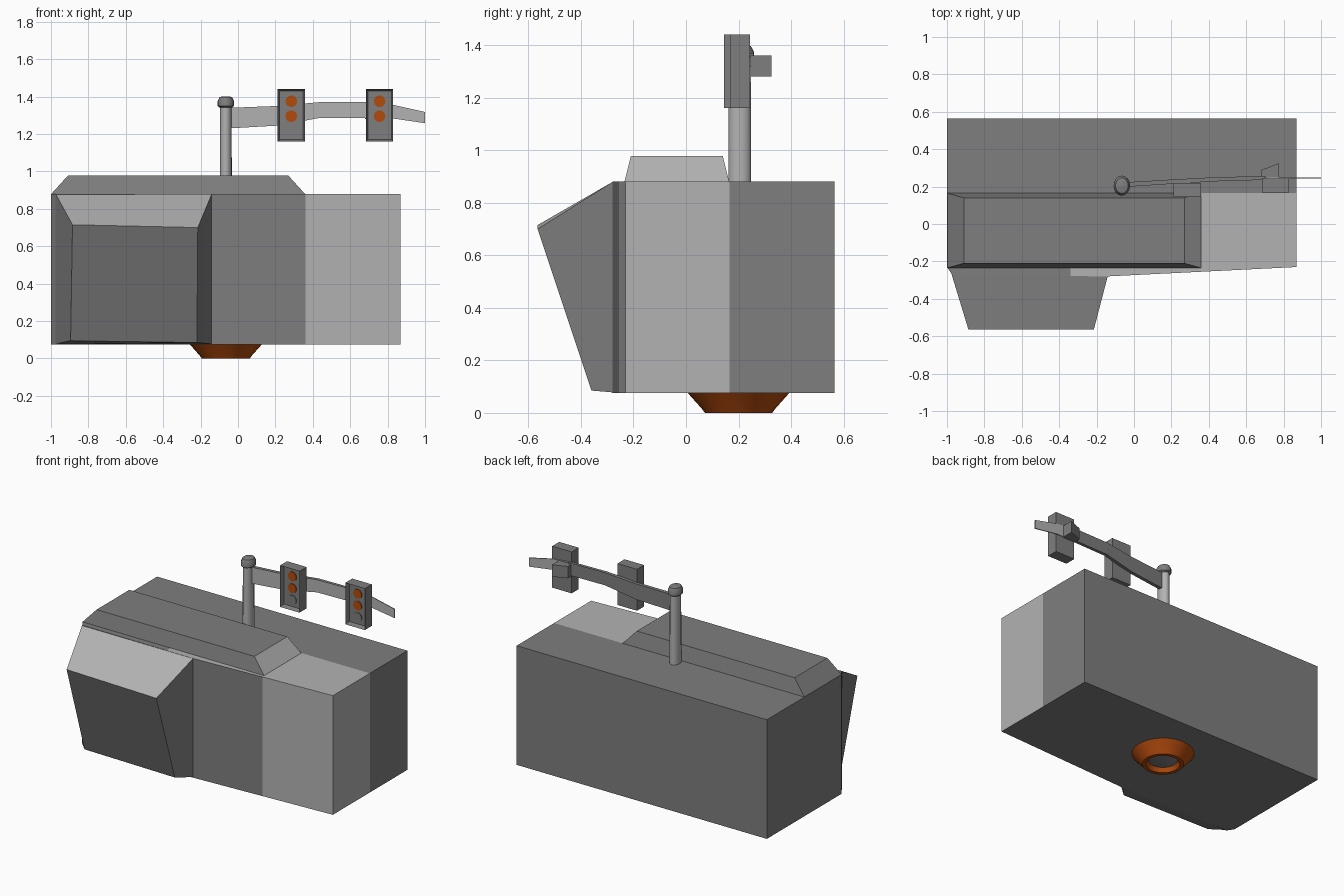
import bpy, bmesh, math
from mathutils import Vector

if "Cube" in bpy.data.objects:
    bpy.data.objects.remove(bpy.data.objects["Cube"])


def material(name, rgb):
    m = bpy.data.materials.new(name)
    m.diffuse_color = (*rgb, 1)
    m.use_nodes = True
    m.node_tree.nodes["Principled BSDF"].inputs["Base Color"].default_value = m.diffuse_color
    return m


DARK = material("dark grey", (0.21, 0.21, 0.21))
LIGHT = material("light grey", (0.45, 0.45, 0.45))
ORANGE = material("burnt orange", (0.45, 0.07, 0.004))


def finish(name, bm, mats, rule=None, smooth=False):
    bmesh.ops.recalc_face_normals(bm, faces=bm.faces[:])
    for f in bm.faces:
        if rule:
            f.material_index = int(rule(f.normal, f.calc_center_median()))
    me = bpy.data.meshes.new(name)
    bm.to_mesh(me)
    bm.free()
    for m in mats:
        me.materials.append(m)
    ob = bpy.data.objects.new(name, me)
    bpy.context.collection.objects.link(ob)
    if smooth:
        bpy.ops.object.select_all(action='DESELECT')
        ob.select_set(True)
        bpy.context.view_layer.objects.active = ob
        bpy.ops.object.shade_smooth_by_angle(angle=math.radians(35))
    return ob


def loft(rings):
    """Skin matching rings of points and cap both ends."""
    bm = bmesh.new()
    rows = [[bm.verts.new(p) for p in r] for r in rings]
    n = len(rows[0])
    for a, b in zip(rows, rows[1:]):
        for i in range(n):
            j = (i + 1) % n
            bm.faces.new((a[i], a[j], b[j], b[i]))
    bm.faces.new(rows[0])
    bm.faces.new(rows[-1])
    return bm


def rect(x0, x1, y0, y1, z):
    return [(x0, y0, z), (x1, y0, z), (x1, y1, z), (x0, y1, z)]


def lathe(cx, cy, profile, n=24, sy=1.0):
    """Stack of rings (radius, z), stretched by sy along y."""
    angles = [2 * math.pi * i / n for i in range(n)]
    return loft([[(cx + r * math.cos(a), cy + r * sy * math.sin(a), z) for a in angles]
                 for r, z in profile])


# main building block, with a light corner and a light strip along the front roof
plan = [(-1, 0.565), (-1, -0.23), (-0.97, -0.275), (-0.14, -0.28), (0.87, -0.23), (0.87, 0.565)]
bm = loft([[(x, y, z) for x, y in plan] for z in (0.075, 0.88)])
for co, no in (((0.36, 0, 0), (1, 0, 0)), ((-0.34, 0, 0), (1, 0, 0)),
               ((0, 0.165, 0), (0, 1, 0)), ((0, -0.231, 0), (0, 1, 0))):
    bmesh.ops.bisect_plane(bm, geom=bm.verts[:] + bm.edges[:] + bm.faces[:],
                           plane_co=co, plane_no=no)
finish("main_block", bm, [DARK, LIGHT],
       lambda n, c: n.z > -0.5 and ((c.x > 0.36 and c.y < 0.165)
                                    or (n.z > 0.5 and c.y < -0.231 and c.x > -0.34)))

# raised roof with sloping sides, right end light
finish("raised_roof", loft([rect(-1, 0.36, -0.235, 0.165, 0.878),
                            rect(-0.91, 0.27, -0.21, 0.14, 0.977)]),
       [DARK, LIGHT], lambda n, c: n.x > 0.4)

# slanted bay on the front, top slope light
back = [(-0.975, -0.27, 0.078), (-0.14, -0.278, 0.078), (-0.14, -0.278, 0.88), (-0.975, -0.27, 0.88)]
front = [(-0.895, -0.36, 0.095), (-0.22, -0.36, 0.085), (-0.215, -0.565, 0.70), (-0.885, -0.565, 0.715)]
finish("front_bay", loft([back, front]), [DARK, LIGHT], lambda n, c: n.z > 0.5)

# round foot under the block with a recessed grey centre
CX, CY = -0.065, 0.2
finish("round_foot", lathe(CX, CY, [(0.197, 0.08), (0.14, 0.016), (0.128, 0.0),
                                    (0.105, 0.0), (0.09, 0.03)]), [ORANGE], smooth=True)
finish("foot_centre", lathe(CX, CY, [(0.088, 0.034), (0.088, 0.027), (0.05, 0.018)]),
       [DARK], smooth=True)

# pole and its cap
finish("pole", lathe(CX, 0.205, [(0.032, 0.87), (0.031, 1.36)], 16, 1.35), [LIGHT], smooth=True)
finish("pole_cap", lathe(CX, 0.205, [(0.034, 1.342), (0.044, 1.35), (0.044, 1.375),
                                     (0.034, 1.397), (0.015, 1.402)], 16, 1.22),
       [DARK], smooth=True)

# signal arm: sections of x, low z, high z, front y, back y
sections = [(-0.05, 1.23, 1.34, 0.198, 0.223), (0.21, 1.245, 1.35, 0.215, 0.238),
            (0.43, 1.285, 1.37, 0.228, 0.25), (0.70, 1.285, 1.37, 0.236, 0.256)]
finish("signal_arm", loft([[(x, f, lo), (x, b, lo), (x, b, hi), (x, f, hi)]
                           for x, lo, hi, f, b in sections]),
       [DARK, LIGHT], lambda n, c: n.y < -0.5)
tip = [(0.69, 1.285, 1.37), (0.83, 1.283, 1.356), (1.0, 1.258, 1.318)]
finish("arm_tip", loft([[(x, 0.242, lo), (x, 0.248, lo), (x, 0.248, hi), (x, 0.242, hi)]
                        for x, lo, hi in tip]), [LIGHT])

# wedge bracket behind the outer signal
wedge = [(0.68, 0.238), (0.775, 0.238), (0.775, 0.325), (0.68, 0.288)]
finish("signal_bracket", loft([[(x, y, z) for x, y in wedge] for z in (1.28, 1.36)]), [DARK])

# two signal heads, each with three lamps
for label, cx, y0 in (("inner", 0.285, 0.145), ("outer", 0.757, 0.168)):
    bm = loft([rect(cx - 0.073, cx + 0.073, y0, y0 + 0.075, z) for z in (1.16, 1.44)])
    bmesh.ops.recalc_face_normals(bm, faces=bm.faces[:])
    face = [f for f in bm.faces if f.normal.y < -0.9]
    bmesh.ops.inset_region(bm, faces=face, thickness=0.014)
    bmesh.ops.translate(bm, verts=face[0].verts[:], vec=(0, 0.03, 0))
    finish(label + "_signal_head", bm, [DARK])
    for part, z, mat in (("top", 1.375, ORANGE), ("middle", 1.295, ORANGE), ("bottom", 1.217, DARK)):
        ring = [(0.031 * math.cos(i * math.pi / 10), 0.031 * math.sin(i * math.pi / 10))
                for i in range(20)]
        finish(f"{label}_{part}_lamp", loft([[(cx + u, y, z + v) for u, v in ring]
                                             for y in (y0 + 0.024, y0 + 0.032)]), [mat])
